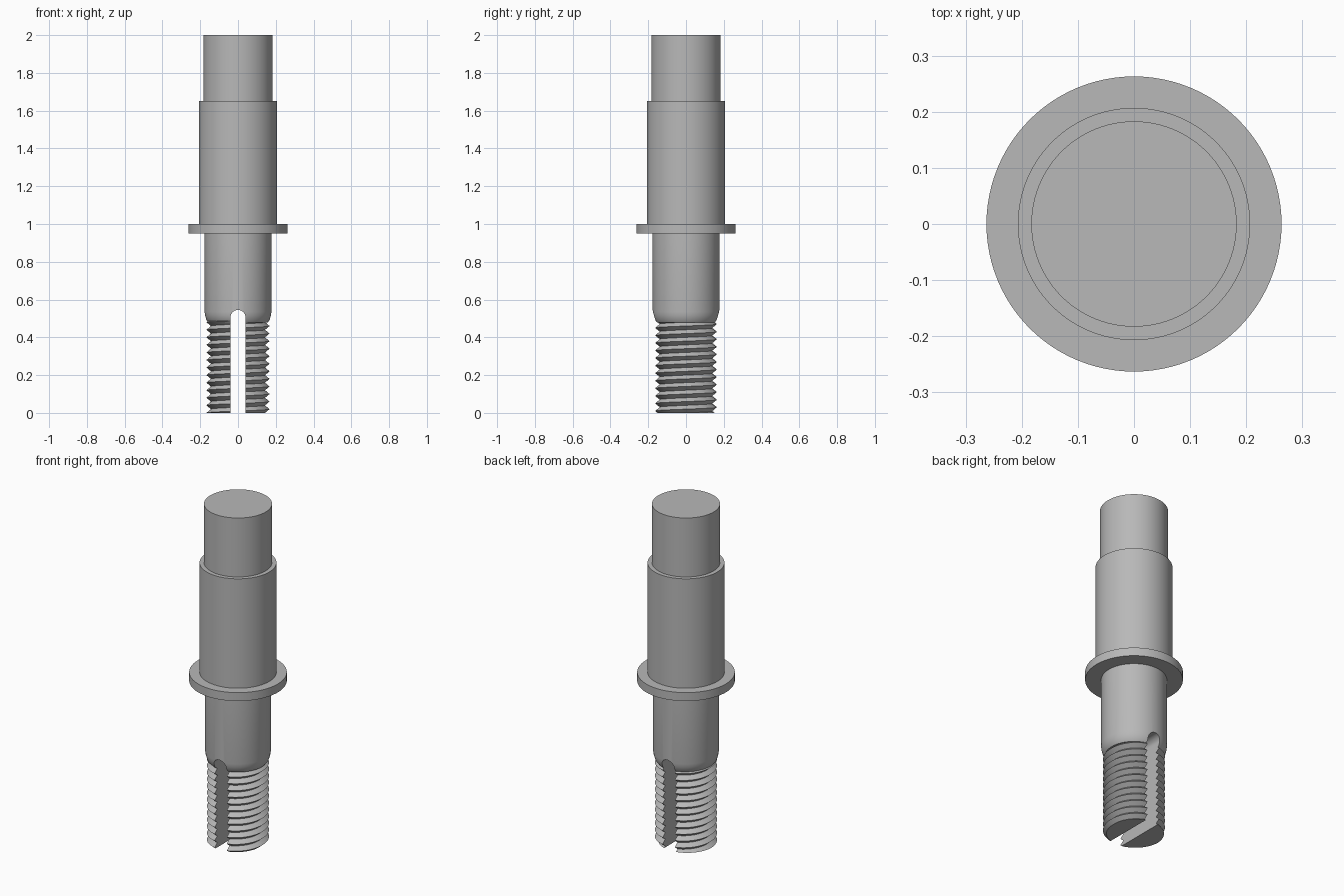
import bpy, bmesh, math
from mathutils import Vector

cube = bpy.data.objects.get("Cube")
if cube:
    bpy.data.objects.remove(cube, do_unlink=True)

steel = bpy.data.materials.new("steel_grey")
steel.use_nodes = True
grey = (0.48, 0.48, 0.48, 1)
steel.diffuse_color = grey
steel.node_tree.nodes["Principled BSDF"].inputs["Base Color"].default_value = grey

SIDES = 96


def finish(bm, name):
    bmesh.ops.recalc_face_normals(bm, faces=bm.faces)
    mesh = bpy.data.meshes.new(name)
    bm.to_mesh(mesh)
    bm.free()
    obj = bpy.data.objects.new(name, mesh)
    bpy.context.collection.objects.link(obj)
    mesh.materials.append(steel)
    return obj


def ring_point(r, i, z):
    a = 2 * math.pi * i / SIDES
    return (r * math.cos(a), r * math.sin(a), z)


def turned(profile, name):
    bm = bmesh.new()
    rings = [[bm.verts.new(ring_point(r, i, z)) for i in range(SIDES)] for r, z in profile]
    for low, high in zip(rings, rings[1:]):
        for i in range(SIDES):
            j = (i + 1) % SIDES
            bm.faces.new((low[i], low[j], high[j], high[i]))
    bm.faces.new(rings[0])
    bm.faces.new(rings[-1])
    return finish(bm, name)


def screw_thread(root, crest, pitch, top, name):
    # Helical strip of alternating crests and roots, trimmed flat at both ends
    bm = bmesh.new()
    rows = 2 * int(top / pitch) + 8
    grid = {}
    for j in range(rows):
        for i in range(SIDES):
            z = pitch * (j / 2 - 2 + i / SIDES)
            grid[i, j] = bm.verts.new(ring_point(crest if j % 2 else root, i, z))
    for j in range(rows - 3):
        for i in range(SIDES):
            nxt = (i + 1, j) if i + 1 < SIDES else (0, j + 2)
            up = (nxt[0], nxt[1] + 1)
            bm.faces.new((grid[i, j], grid[nxt], grid[up], grid[i, j + 1]))
    for z, normal in ((0, -1), (top, 1)):
        geom = bm.verts[:] + bm.edges[:] + bm.faces[:]
        bmesh.ops.bisect_plane(bm, geom=geom, plane_co=(0, 0, z),
                               plane_no=(0, 0, normal), clear_outer=True)
    loose = [v for v in bm.verts if not v.link_faces]
    bmesh.ops.delete(bm, geom=loose, context='VERTS')
    bmesh.ops.holes_fill(bm, edges=[e for e in bm.edges if e.is_boundary], sides=0)
    return finish(bm, name)


def slot_cutter(half, centre, name):
    # Round-topped slot running front to back
    bm = bmesh.new()
    arc = [(half * math.cos(math.pi * k / 24), centre + half * math.sin(math.pi * k / 24))
           for k in range(25)]
    outline = [(-half, -0.1), (half, -0.1)] + arc
    face = bm.faces.new([bm.verts.new((x, -0.4, z)) for x, z in outline])
    out = bmesh.ops.extrude_face_region(bm, geom=[face])
    verts = [g for g in out["geom"] if isinstance(g, bmesh.types.BMVert)]
    bmesh.ops.translate(bm, verts=verts, vec=Vector((0, 0.8, 0)))
    return finish(bm, name)


# Stepped shaft with flange and tapered shoulder
shaft = turned([(0.157, 0.478), (0.167, 0.492), (0.174, 0.515), (0.177, 0.535),
                (0.177, 0.95), (0.263, 0.95), (0.263, 1.0), (0.207, 1.0),
                (0.207, 1.65), (0.183, 1.65), (0.183, 2.0)], "stepped_shaft")

# Threaded end and slot
thread = screw_thread(0.143, 0.167, 0.04, 0.489, "threaded_end")
slot = slot_cutter(0.04, 0.505, "slot_cutter")
slot.hide_render = True

for part in (shaft, thread):
    cut = part.modifiers.new("slot", 'BOOLEAN')
    cut.operation = 'DIFFERENCE'
    cut.solver = 'EXACT'
    cut.object = slot
    bpy.ops.object.select_all(action='DESELECT')
    part.select_set(True)
    bpy.context.view_layer.objects.active = part
    bpy.ops.object.modifier_apply(modifier=cut.name)
    bpy.ops.object.shade_smooth_by_angle(angle=math.radians(25))
bpy.data.objects.remove(slot, do_unlink=True)
